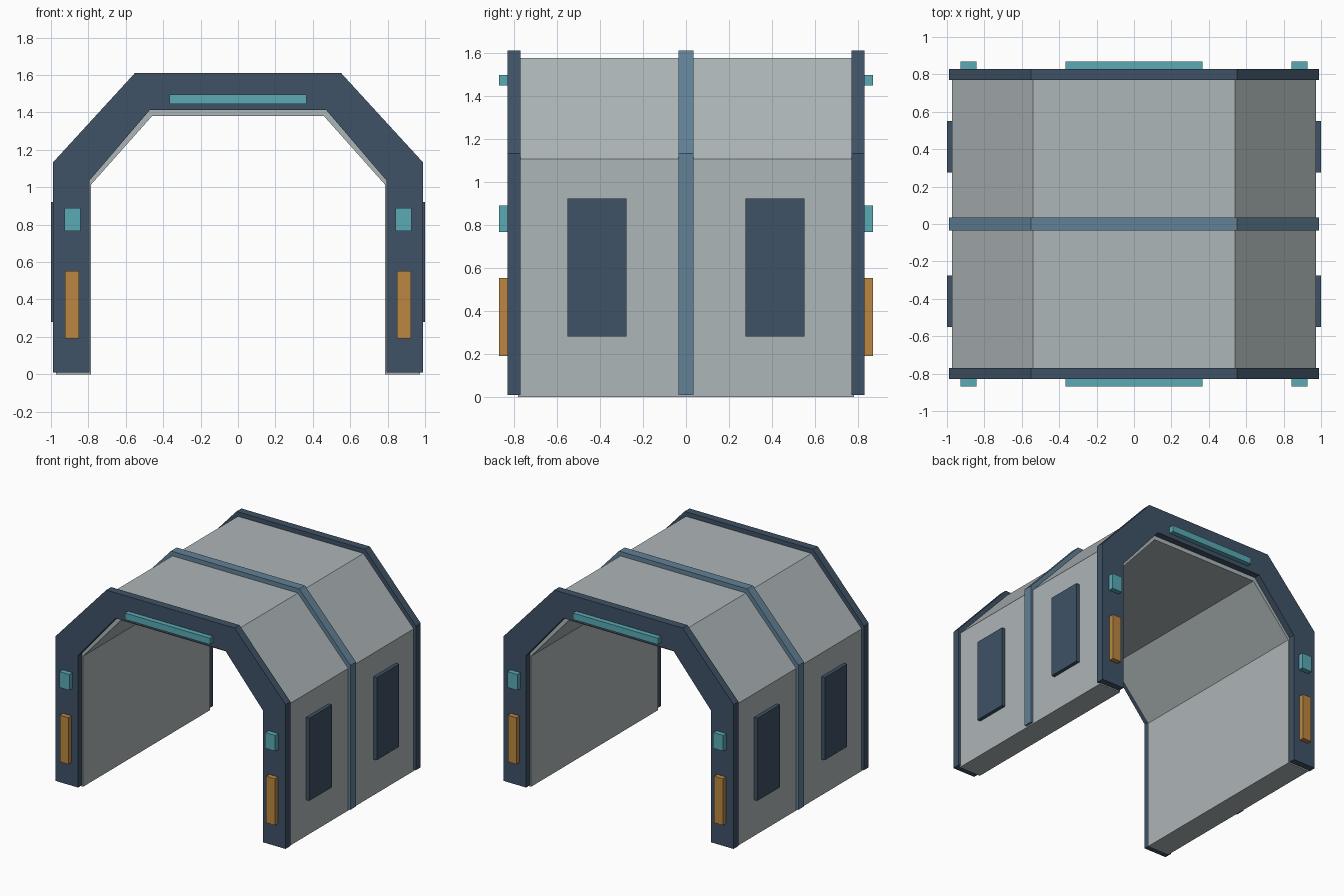
import bpy
import bmesh

cube = bpy.data.objects.get("Cube")
if cube:
    bpy.data.objects.remove(cube, do_unlink=True)


def material(name, r, g, b):
    mat = bpy.data.materials.new(name)
    mat.use_nodes = True
    mat.diffuse_color = (r, g, b, 1)
    shader = next(n for n in mat.node_tree.nodes if n.type == "BSDF_PRINCIPLED")
    shader.inputs["Base Color"].default_value = (r, g, b, 1)
    return mat


SHELL = material("pale grey", 0.42, 0.465, 0.475)
FRAME = material("dark navy", 0.05, 0.085, 0.132)
RIB = material("steel blue", 0.12, 0.22, 0.31)
CYAN = material("teal light", 0.1, 0.4, 0.46)
AMBER = material("amber light", 0.5, 0.245, 0.055)


def finish(name, bm, mat):
    bmesh.ops.recalc_face_normals(bm, faces=bm.faces)
    mesh = bpy.data.meshes.new(name)
    bm.to_mesh(mesh)
    bm.free()
    mesh.materials.append(mat)
    obj = bpy.data.objects.new(name, mesh)
    bpy.context.collection.objects.link(obj)
    return obj


def half_to_full(half):
    """Mirror a right-hand outline, giving an open path from +x to -x."""
    return half + [(-x, z) for x, z in reversed(half)]


def arch(name, outer, inner, y0, y1, mat):
    """Extrude the band between two open outlines along y."""
    bm = bmesh.new()
    rings = [[bm.verts.new((x, y, z)) for x, z in half_to_full(side)]
             for y in (y0, y1) for side in (outer, inner)]
    out_a, in_a, out_b, in_b = rings
    for a, b in ((out_a, in_a), (out_b, in_b), (out_a, out_b), (in_a, in_b)):
        for i in range(len(a) - 1):
            bm.faces.new((a[i], a[i + 1], b[i + 1], b[i]))
    for i in (0, -1):
        bm.faces.new((out_a[i], in_a[i], in_b[i], out_b[i]))
    return finish(name, bm, mat)


def box(name, xs, ys, zs, mat):
    bm = bmesh.new()
    bmesh.ops.create_cube(bm, size=1)
    for v in bm.verts:
        v.co = [sum(r) / 2 + c * (r[1] - r[0]) for c, r in zip(v.co, (xs, ys, zs))]
    return finish(name, bm, mat)


def span(sign, a, b):
    return sorted((sign * a, sign * b))


# Tunnel shell
arch("tunnel_shell",
     [(0.972, 0), (0.972, 1.105), (0.54, 1.575)],
     [(0.785, 0), (0.785, 1.015), (0.46, 1.38)], -0.78, 0.78, SHELL)

# End frames and middle rib share one section
frame_outer = [(0.99, 0.01), (0.99, 1.132), (0.552, 1.61)]
frame_inner = [(0.795, 0.01), (0.795, 1.035), (0.472, 1.412)]
arch("front_frame", frame_outer, frame_inner, -0.83, -0.77, FRAME)
arch("back_frame", frame_outer, frame_inner, 0.77, 0.83, FRAME)
arch("middle_rib", frame_outer, frame_inner, -0.035, 0.035, RIB)

for end, sy in (("front", -1), ("back", 1)):
    depth = span(sy, 0.82, 0.868)
    # Header light over each opening
    box(end + "_header_light", (-0.365, 0.365), depth, (1.446, 1.496), CYAN)
    for side, sx in (("left", 1), ("right", -1)):
        # Lights on the posts
        box(f"{end}_{side}_post_light", span(sx, 0.842, 0.928), depth, (0.767, 0.89), CYAN)
        box(f"{end}_{side}_marker", span(sx, 0.85, 0.925), depth, (0.19, 0.552), AMBER)
        # Side wall panels
        box(f"{end}_{side}_wall_panel", span(sx, 0.96, 1), span(sy, 0.276, 0.55),
            (0.28, 0.922), FRAME)
